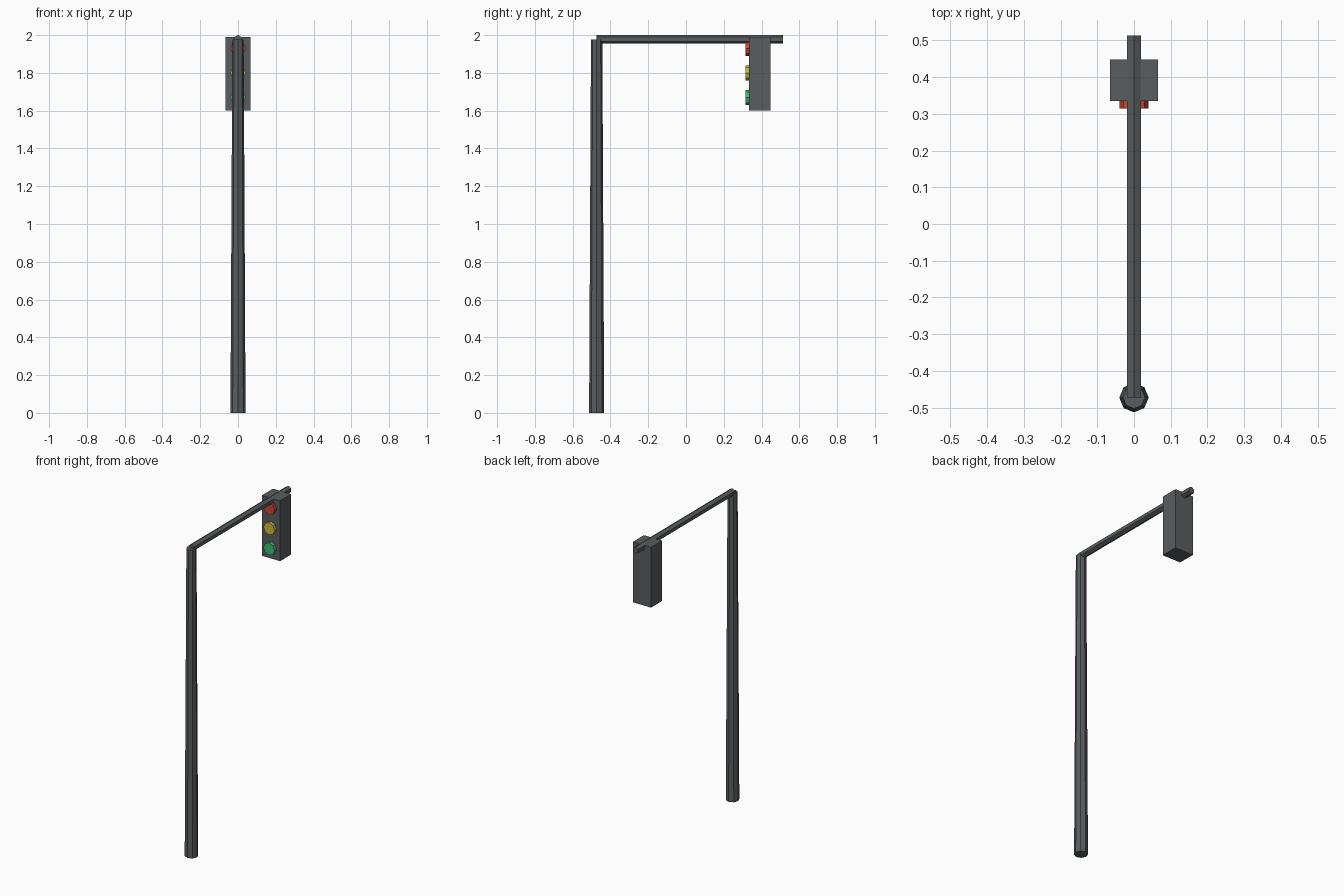
import bpy, math
from mathutils import Vector

if "Cube" in bpy.data.objects:
    bpy.data.objects.remove(bpy.data.objects["Cube"])


def material(name, rgb):
    m = bpy.data.materials.new(name)
    m.diffuse_color = (*rgb, 1)
    m.use_nodes = True
    m.node_tree.nodes["Principled BSDF"].inputs["Base Color"].default_value = m.diffuse_color
    return m


def rod(name, start, end, r1, r2, sides, mat, roll=0):
    """Flat-sided cylinder or taper running from start to end."""
    start, end = Vector(start), Vector(end)
    axis = end - start
    bpy.ops.mesh.primitive_cone_add(vertices=sides, radius1=r1, radius2=r2,
                                    depth=axis.length, location=(start + end) / 2)
    ob = bpy.context.object
    ob.name = name
    spin = axis.to_track_quat('Z', 'Y').to_matrix().to_4x4()
    ob.rotation_euler = spin.to_euler()
    ob.data.materials.append(mat)
    return ob


metal = material("dark_metal", (0.10, 0.11, 0.115))
POLE_Y, ARM_Z = -0.473, 1.978

# Tapered upright and horizontal arm
rod("pole", (0, POLE_Y, 0), (0, POLE_Y, ARM_Z), 0.04, 0.03, 8, metal)
rod("arm", (0, POLE_Y, ARM_Z), (0, 0.513, ARM_Z), 0.0225, 0.0225, 6, metal)

# Signal housing hanging around the arm
bpy.ops.mesh.primitive_cube_add(size=1, location=(0, 0.391, 1.796))
housing = bpy.context.object
housing.name = "signal_housing"
housing.scale = (0.13, 0.113, 0.388)
housing.data.materials.append(metal)

# Three lamps on the front face
lamps = [("red", (0.6, 0.06, 0.04)), ("yellow", (0.6, 0.48, 0.05)), ("green", (0.05, 0.5, 0.17))]
for i, (name, rgb) in enumerate(lamps):
    z = 1.93 - i * 0.13
    rod(name + "_lamp", (0, 0.345, z), (0, 0.315, z), 0.04, 0.04, 8, material(name, rgb))
